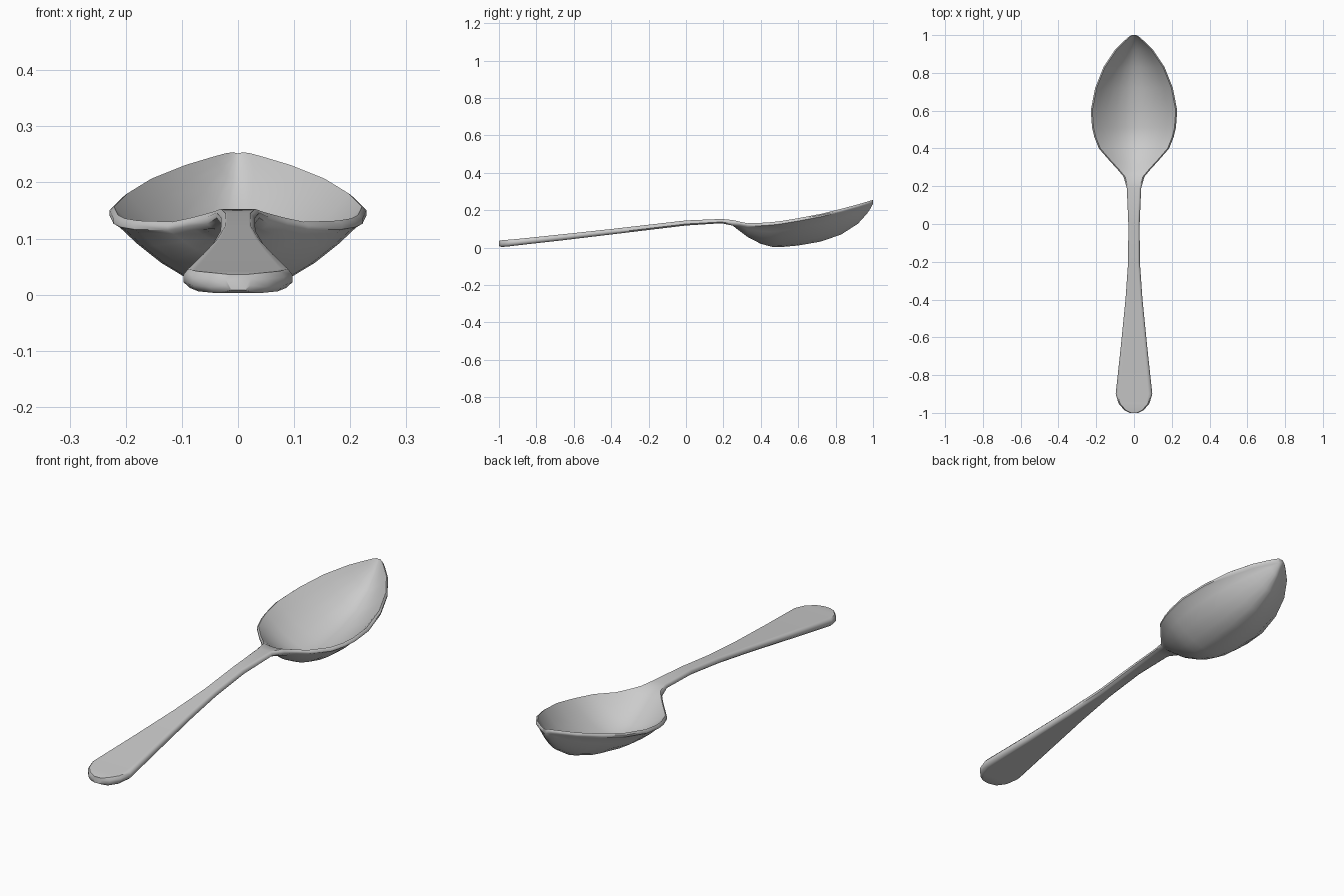
import bpy
import bmesh

cube = bpy.data.objects.get("Cube")
if cube:
    bpy.data.objects.remove(cube, do_unlink=True)

steel = bpy.data.materials.new("brushed_grey")
steel.use_nodes = True
grey = (0.6, 0.6, 0.6, 1)
steel.diffuse_color = grey
steel.node_tree.nodes["Principled BSDF"].inputs["Base Color"].default_value = grey

# Stations along the spoon: y, half width, rim height, floor height, underside height
STATIONS = [
    (-1.0, .022, .036, .036, .008), (-.985, .052, .039, .039, .003),
    (-.95, .082, .042, .042, .006), (-.90, .097, .046, .046, .012),
    (-.65, .07, .072, .072, .040), (-.4, .045, .099, .099, .070),
    (-.2, .031, .122, .122, .094), (0, .03, .145, .145, .118),
    (.19, .038, .153, .153, .130), (.25, .055, .147, .143, .117),
    (.29, .088, .138, .113, .086), (.33, .125, .130, .083, .056),
    (.40, .186, .132, .042, .020), (.46, .21, .136, .023, .004),
    (.51, .222, .142, .021, .003), (.60, .229, .157, .030, .011),
    (.72, .206, .180, .052, .032), (.83, .162, .207, .088, .070),
    (.92, .102, .231, .146, .128), (.97, .052, .246, .205, .184),
    (.99, .03, .252, .235, .215), (1.0, .012, .254, .252, .235),
]
ACROSS = [-1, -.85, -.65, -.42, -.2, 0, .2, .42, .65, .85, 1]


def section(y, width, rim, floor, under):
    """Closed loop: dished upper face, blunt edge, curved underside."""
    edge = .022 if y > .27 else rim - under
    lip = min(.008, width * .3)
    low_lip = lip * 1.4
    points = []
    for u in ACROSS:
        bulge = 1 - abs(u) ** 1.8
        points.append((u * (width - lip), y, rim - (rim - floor) * bulge))
    points.append((width, y, rim - edge * .3))
    points.append((width, y, rim - edge * .7))
    low = rim - edge
    for u in reversed(ACROSS):
        bulge = 1 - abs(u) ** 1.8
        points.append((u * (width - low_lip), y, low - (low - under) * bulge))
    points.append((-width, y, rim - edge * .7))
    points.append((-width, y, rim - edge * .3))
    return points


# Spoon: one skin lofted from the handle end to the bowl tip
bm = bmesh.new()
loops = [[bm.verts.new(p) for p in section(*s)] for s in STATIONS]
for a, b in zip(loops, loops[1:]):
    for i in range(len(a)):
        j = (i + 1) % len(a)
        bm.faces.new((a[i], a[j], b[j], b[i]))
bm.faces.new(loops[0])
bm.faces.new(loops[-1])
bmesh.ops.recalc_face_normals(bm, faces=bm.faces)
mesh = bpy.data.meshes.new("spoon")
bm.to_mesh(mesh)
bm.free()
mesh.materials.append(steel)
spoon = bpy.data.objects.new("spoon", mesh)
bpy.context.collection.objects.link(spoon)

# Smooth surfaces with crisp edges
bpy.ops.object.select_all(action="DESELECT")
spoon.select_set(True)
bpy.context.view_layer.objects.active = spoon
bpy.ops.object.shade_smooth_by_angle(angle=.9)
